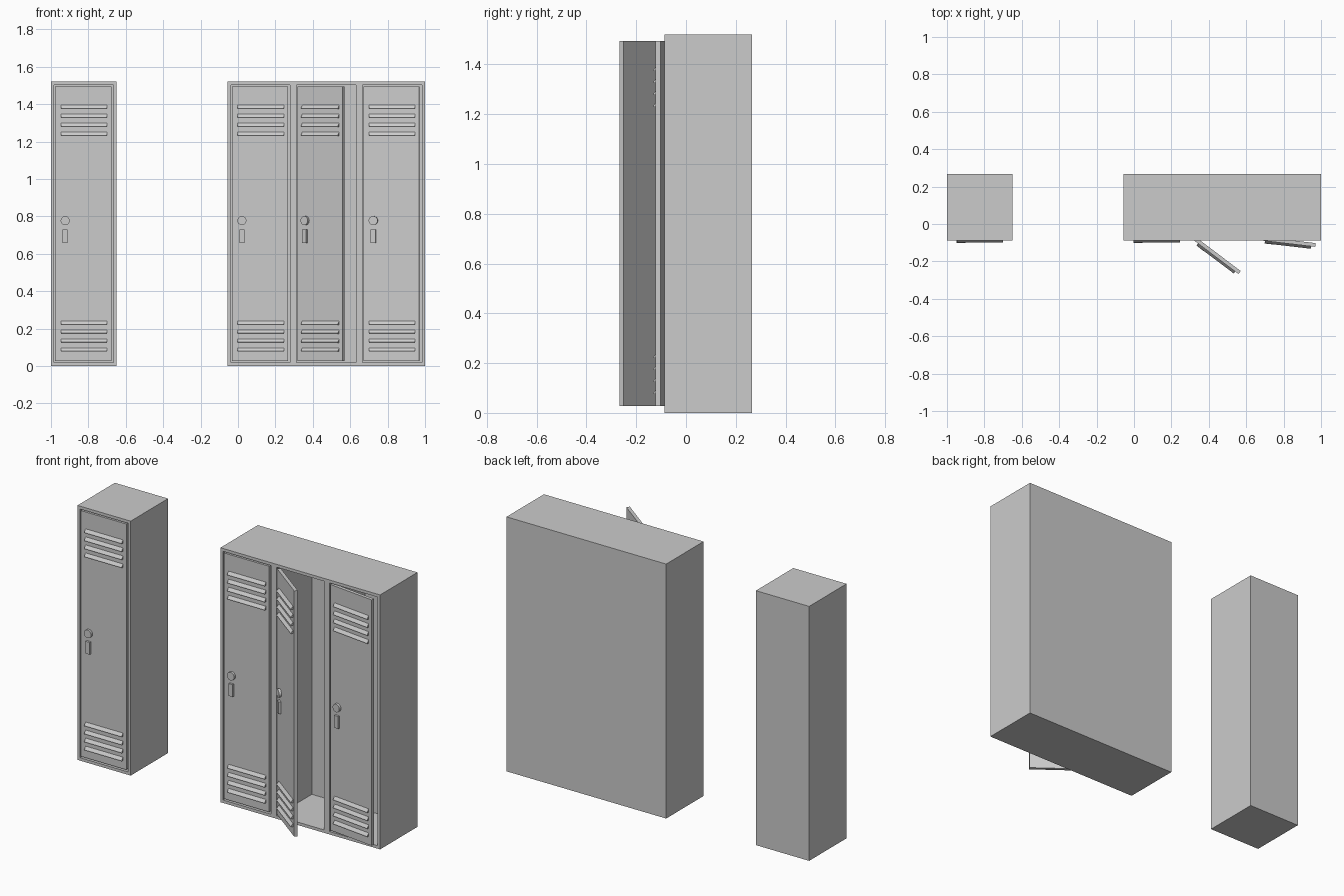
import bpy, bmesh
from math import radians
from mathutils import Matrix, Vector

if "Cube" in bpy.data.objects:
    bpy.data.objects.remove(bpy.data.objects["Cube"])

W, D, H = 0.3517, 0.353, 1.52        # one locker
WALL = 0.0175
FRONT = -0.087
DOOR_W, DOOR_T = 0.30, 0.02
DOOR_Z0, DOOR_Z1 = 0.027, 1.495


def finish(name, bm):
    bmesh.ops.recalc_face_normals(bm, faces=bm.faces[:])
    mesh = bpy.data.meshes.new(name)
    bm.to_mesh(mesh)
    bm.free()
    obj = bpy.data.objects.new(name, mesh)
    bpy.context.collection.objects.link(obj)
    return obj


def add_box(bm, lo, hi):
    lo, hi = Vector(lo), Vector(hi)
    mat = Matrix.Translation((lo + hi) / 2) @ Matrix.Diagonal((*(hi - lo), 1))
    bmesh.ops.create_cube(bm, size=1, matrix=mat)


# Cabinet: box split into columns, each front inset and pushed back
def cabinet(name, x0, count):
    bm = bmesh.new()
    add_box(bm, (x0, FRONT, 0), (x0 + W * count, FRONT + D, H))
    for i in range(1, count):
        bmesh.ops.bisect_plane(bm, geom=bm.verts[:] + bm.edges[:] + bm.faces[:],
                               plane_co=(x0 + W * i, 0, 0), plane_no=(1, 0, 0))
    bm.normal_update()
    # widths are inset one by one so neighbours keep a double-wall divider
    fronts = [f for f in bm.faces if f.normal.y < -0.9]
    bmesh.ops.inset_individual(bm, faces=fronts, thickness=WALL, use_even_offset=True)
    holes = bmesh.ops.extrude_discrete_faces(bm, faces=fronts)["faces"]
    for f in holes:
        bmesh.ops.translate(bm, verts=f.verts[:], vec=(0, D - WALL, 0))
    bmesh.ops.dissolve_limit(bm, angle_limit=0.01, verts=bm.verts[:], edges=bm.edges[:])
    return finish(name, bm)


# Louver: wedge whose lower lip stands out from the door
def add_louver(bm, x0, x1, z, h=0.022, out=0.013):
    profile = [(0.001, z + h / 2), (-out, z - h / 2 + 0.003),
               (-out, z - h / 2), (0.001, z - h / 2)]
    face = bm.faces.new([bm.verts.new((x0, y, zz)) for y, zz in profile])
    ext = bmesh.ops.extrude_face_region(bm, geom=[face], use_keep_orig=True)["geom"]
    bmesh.ops.translate(bm, vec=(x1 - x0, 0, 0),
                        verts=[v for v in ext if isinstance(v, bmesh.types.BMVert)])


# Door with louvers, dial and handle, hinged at its front left edge
def door(name, locker_x, angle):
    parts = []
    bm = bmesh.new()
    add_box(bm, (0, 0, DOOR_Z0), (DOOR_W, DOOR_T, DOOR_Z1))
    parts.append(finish(name + "_door", bm))

    bm = bmesh.new()
    for base in (0.087, 1.241):
        for i in range(4):
            add_louver(bm, 0.031, 0.278, base + i * 0.048)
    parts.append(finish(name + "_louvers", bm))

    bm = bmesh.new()
    bmesh.ops.create_cone(bm, cap_ends=True, segments=32, radius1=0.024, radius2=0.024,
                          depth=0.016, matrix=Matrix.Translation((0.0535, -0.006, 0.777))
                          @ Matrix.Rotation(radians(90), 4, 'X'))
    for f in bm.faces:
        f.smooth = len(f.verts) == 4
    for e in bm.edges:
        e.smooth = all(len(f.verts) == 4 for f in e.link_faces)
    parts.append(finish(name + "_lock_dial", bm))

    bm = bmesh.new()
    add_box(bm, (0.040, -0.013, 0.657), (0.067, 0.001, 0.73))
    parts.append(finish(name + "_handle", bm))

    for p in parts:
        p.location = (locker_x + WALL + 0.005, FRONT, 0)
        p.rotation_euler.z = -radians(angle)


bank_x = 1 - 3 * W
cabinet("single_cabinet", -1, 1)
cabinet("triple_cabinet", bank_x, 3)
door("single", -1, 0)
for i, (name, angle) in enumerate([("left", 0), ("middle", 37), ("right", 6.7)]):
    door(name, bank_x + i * W, angle)
